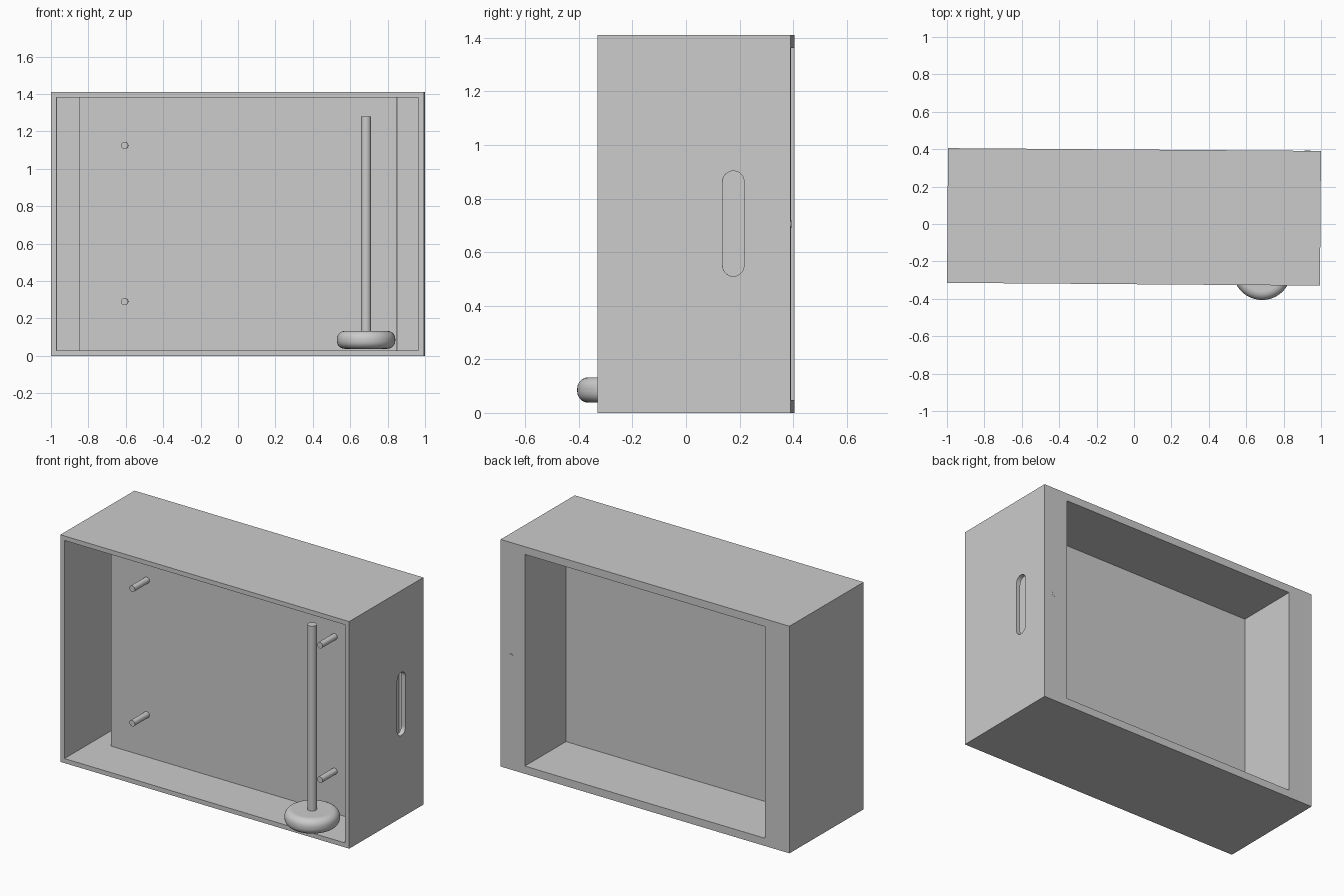
import bpy, bmesh, math
from mathutils import Matrix, Vector

cube = bpy.data.objects.get("Cube")
if cube:
    bpy.data.objects.remove(cube, do_unlink=True)

grey = bpy.data.materials.new("plain grey")
grey.use_nodes = True
colour = (0.6, 0.6, 0.6, 1)
grey.diffuse_color = colour
grey.node_tree.nodes["Principled BSDF"].inputs["Base Color"].default_value = colour

# The whole model is turned very slightly about the vertical
PLACE = Matrix.Translation((0, 0.038, 0)) @ Matrix.Rotation(-0.0075, 4, 'Z')
W, D, H, T = 0.997, 0.36, 1.41, 0.028      # half width, half depth, height, wall
INNER, LIP = 0.85, 0.02                    # inner frame half width, board thickness
PANEL_FRONT, PANEL_BACK = -0.073, -0.04


def finish(name, bm):
    bmesh.ops.recalc_face_normals(bm, faces=bm.faces)
    mesh = bpy.data.meshes.new(name)
    bm.to_mesh(mesh)
    bm.free()
    mesh.materials.append(grey)
    ob = bpy.data.objects.new(name, mesh)
    bpy.context.collection.objects.link(ob)
    ob.matrix_world = PLACE
    return ob


def box(name, x, y, z):
    bm = bmesh.new()
    size = Vector((x[1] - x[0], y[1] - y[0], z[1] - z[0]))
    mid = Vector((sum(x), sum(y), sum(z))) / 2
    bmesh.ops.create_cube(bm, size=1, matrix=Matrix.Translation(mid) @ Matrix.Diagonal(size).to_4x4())
    return finish(name, bm)


def cylinder(name, start, end, radius, sides=32):
    bm = bmesh.new()
    a, b = Vector(start), Vector(end)
    turn = (b - a).to_track_quat('Z', 'Y').to_matrix().to_4x4()
    bmesh.ops.create_cone(bm, cap_ends=True, segments=sides, radius1=radius, radius2=radius,
                          depth=(b - a).length, matrix=Matrix.Translation((a + b) / 2) @ turn)
    return finish(name, bm)


def smooth(ob):
    bpy.ops.object.select_all(action='DESELECT')
    ob.select_set(True)
    bpy.context.view_layer.objects.active = ob
    bpy.ops.object.shade_smooth_by_angle(angle=math.radians(35))


# Outer case
box("case_bottom", (-W, W), (-D, D), (0, T))
box("case_top", (-W, W), (-D, D), (H - T, H))
box("right_wall", (-W, T - W), (-D, D), (T, H - T))
left_wall = box("left_wall", (W - T, W), (-D, D), (T, H - T))

# Rounded hand slot cut through one side wall
bm = bmesh.new()
slot_y, slot_r, low, high = 0.146, 0.04, 0.55, 0.863
outline = []
for i in range(26):
    a = math.pi * (i if i < 13 else i - 1) / 12
    centre = high if i < 13 else low
    outline.append(bm.verts.new((W - 2 * T, slot_y + slot_r * math.cos(a), centre + slot_r * math.sin(a))))
face = bm.faces.new(outline)
ext = bmesh.ops.extrude_face_region(bm, geom=[face])
bmesh.ops.translate(bm, vec=(3 * T, 0, 0), verts=[v for v in ext["geom"] if isinstance(v, bmesh.types.BMVert)])
cutter = finish("slot_cutter", bm)
cutter.hide_render = True
cutter.hide_set(True)
mod = left_wall.modifiers.new("slot", 'BOOLEAN')
mod.operation, mod.solver, mod.object = 'DIFFERENCE', 'EXACT', cutter

# Dividing panel and the recessed box behind it
box("divider_panel", (-INNER, INNER), (PANEL_FRONT, PANEL_BACK), (T, H - T))
for name, z in (("recess_floor", (T, T + LIP)), ("recess_ceiling", (H - T - LIP, H - T))):
    box(name, (LIP - INNER, INNER - LIP), (PANEL_BACK, D), z)
for side, s in (("left", 1), ("right", -1)):
    box(side + "_recess_wall", sorted((s * (INNER - LIP), s * INNER)), (PANEL_BACK, D), (T, H - T))
    box(side + "_back_strip", sorted((s * INNER, s * (W - T))), (D - T, D), (T, H - T))

# Small stud on the back strip
smooth(cylinder("back_stud", (0.925, D - T, 0.705), (0.925, D + 0.002, 0.705), 0.015, 16))

# Pegs on the front of the panel
for side, x in (("left", 0.692), ("right", -0.605)):
    for level, z in (("lower", 0.29), ("upper", 1.125)):
        smooth(cylinder(f"{side}_{level}_peg", (x, -0.215, z), (x, PANEL_FRONT, z), 0.019))

# Standing rod with a rounded base disc
px, py = 0.687, -0.283
smooth(cylinder("rod", (px, py, 0.1), (px, py, 1.28), 0.027))
disc = cylinder("rod_base", (px, py, 0.038), (px, py, 0.133), 0.156, 64)
bevel = disc.modifiers.new("rounding", 'BEVEL')
bevel.width, bevel.segments, bevel.limit_method = 0.042, 8, 'ANGLE'
smooth(disc)
